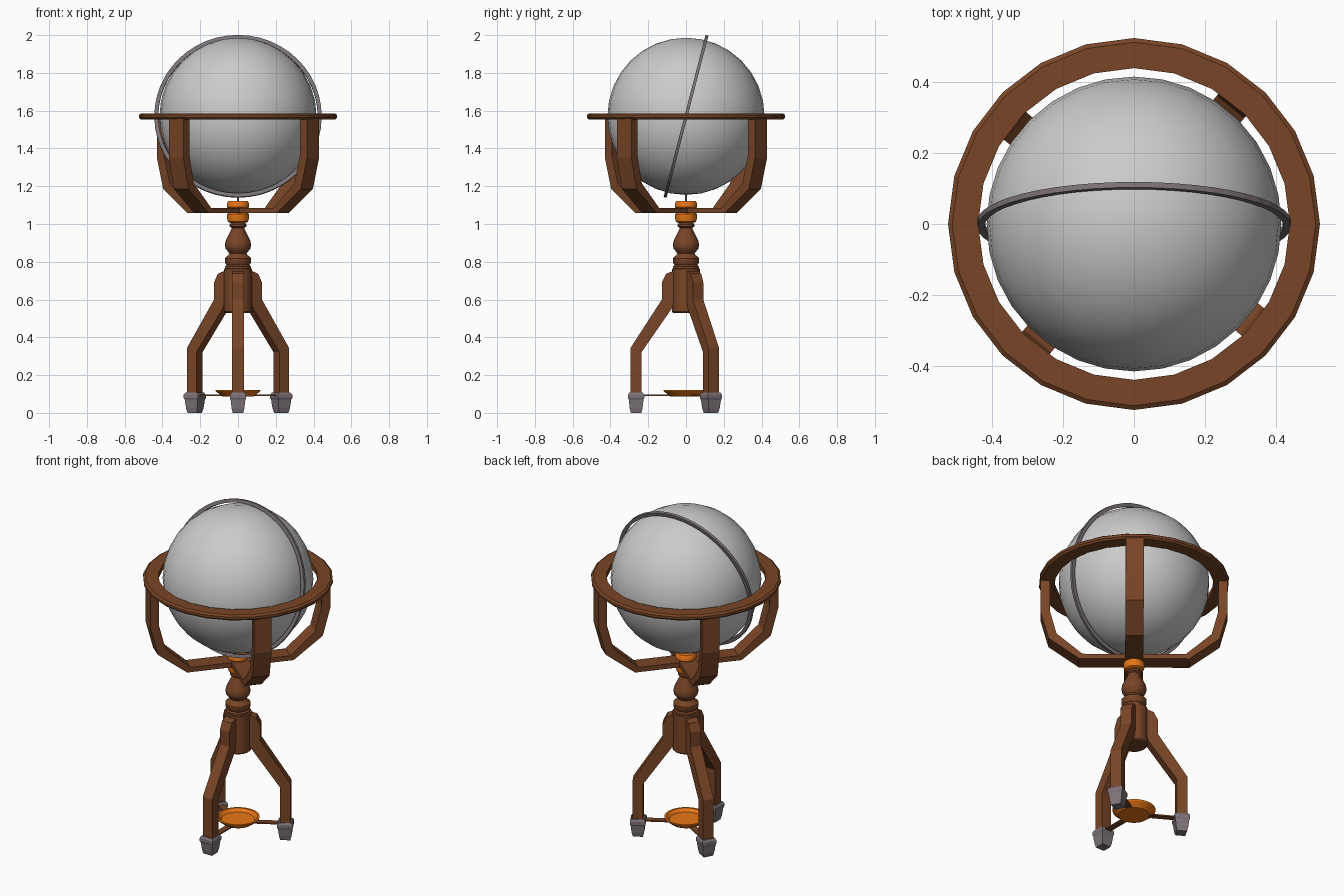
import bpy, bmesh, math
from mathutils import Matrix

if "Cube" in bpy.data.objects:
    bpy.data.objects.remove(bpy.data.objects["Cube"])


def material(name, rgb):
    m = bpy.data.materials.new(name)
    m.diffuse_color = (*rgb, 1)
    m.use_nodes = True
    m.node_tree.nodes["Principled BSDF"].inputs["Base Color"].default_value = m.diffuse_color
    return m


WOOD = material("wood", (0.19, 0.06, 0.02))
BRASS = material("brass", (0.8, 0.18, 0.008))
METAL = material("metal", (0.2, 0.17, 0.19))


def finish(name, bm, mat=None, smooth=None):
    bmesh.ops.recalc_face_normals(bm, faces=bm.faces)
    me = bpy.data.meshes.new(name)
    bm.to_mesh(me)
    bm.free()
    ob = bpy.data.objects.new(name, me)
    bpy.context.collection.objects.link(ob)
    if mat:
        me.materials.append(mat)
    if smooth:
        bpy.ops.object.select_all(action='DESELECT')
        ob.select_set(True)
        bpy.context.view_layer.objects.active = ob
        bpy.ops.object.shade_smooth_by_angle(angle=math.radians(smooth))
    return ob


def lathe(name, profile, n, mat, closed=False, smooth=None):
    """Revolve (r, z) points about z; closed joins last point to first, otherwise ends are capped."""
    bm = bmesh.new()
    rings = [[bm.verts.new((r * math.cos(2 * math.pi * i / n), r * math.sin(2 * math.pi * i / n), z))
              for i in range(n)] for r, z in profile]
    pairs = list(zip(rings, rings[1:]))
    if closed:
        pairs.append((rings[-1], rings[0]))
    else:
        bm.faces.new(rings[0])
        bm.faces.new(rings[-1])
    for a, b in pairs:
        for i in range(n):
            j = (i + 1) % n
            bm.faces.new((a[i], a[j], b[j], b[i]))
    return finish(name, bm, mat, smooth)


def strip(name, outer, inner, half, angle, mat):
    """Bent rectangular bar between two (r, z) edges, turned about z."""
    bm = bmesh.new()
    loops = [[bm.verts.new(p) for p in ((o[0], -half, o[1]), (o[0], half, o[1]),
                                        (i[0], half, i[1]), (i[0], -half, i[1]))]
             for o, i in zip(outer, inner)]
    for a, b in zip(loops, loops[1:]):
        for k in range(4):
            m = (k + 1) % 4
            bm.faces.new((a[k], a[m], b[m], b[k]))
    bm.faces.new(loops[0])
    bm.faces.new(loops[-1])
    bm.transform(Matrix.Rotation(math.radians(angle), 4, 'Z'))
    return finish(name, bm, mat)


def mirrored(pts):
    return pts + [(-r, z) for r, z in reversed(pts)]


# Globe
CENTRE = 1.57
bm = bmesh.new()
bmesh.ops.create_uvsphere(bm, u_segments=32, v_segments=16, radius=0.416)
bm.transform(Matrix.Translation((0, 0, CENTRE)))
finish("globe", bm, None, 60)

# Tilted meridian ring
ring = lathe("meridian_ring", [(0.422, -0.008), (0.443, -0.008), (0.443, 0.008), (0.422, 0.008)],
             48, METAL, closed=True)
ring.location.z = CENTRE
ring.rotation_euler.x = math.radians(90 - 14.5)

# Horizon ring
lathe("horizon_ring", [(0.44, 1.553), (0.515, 1.553), (0.525, 1.563), (0.525, 1.577),
                       (0.513, 1.586), (0.44, 1.586)], 24, WOOD, closed=True)

# Cradle: two crossing arches under the globe
outer = mirrored([(0.515, 1.56), (0.515, 1.35), (0.472, 1.185), (0.305, 1.057)])
inner = mirrored([(0.465, 1.56), (0.465, 1.36), (0.428, 1.215), (0.285, 1.086)])
for i, a in enumerate((50.5, 140.5)):
    strip(f"cradle_arch_{i + 1}", outer, inner, 0.05, a, WOOD)

# Hub and pivot pin
lathe("hub", [(0.04, 1.005), (0.053, 1.012), (0.058, 1.03), (0.058, 1.052), (0.05, 1.06),
              (0.05, 1.08), (0.058, 1.09), (0.058, 1.11), (0.05, 1.122)], 20, BRASS, smooth=35)
lathe("pivot_pin", [(0.006, 1.11), (0.006, 1.165)], 8, METAL)

# Turned column
lathe("column", [(0.068, 0.53), (0.075, 0.537), (0.075, 0.762), (0.068, 0.765), (0.068, 0.775),
                 (0.06, 0.782), (0.07, 0.797), (0.07, 0.818), (0.05, 0.836), (0.045, 0.845),
                 (0.065, 0.868), (0.07, 0.89), (0.064, 0.915), (0.036, 0.97), (0.034, 0.98),
                 (0.044, 0.987), (0.044, 0.997), (0.03, 1.015)], 20, WOOD, smooth=35)

# Three legs with feet and stretchers
leg_out = [(0.293, 0.09), (0.293, 0.345), (0.128, 0.60), (0.128, 0.69), (0.105, 0.737), (0.07, 0.75)]
leg_in = [(0.235, 0.09), (0.235, 0.322), (0.07, 0.56), (0.06, 0.66), (0.05, 0.70), (0.04, 0.72)]
foot_levels = [(0.0, 0.028), (0.025, 0.034), (0.07, 0.039), (0.078, 0.043), (0.096, 0.043), (0.108, 0.036)]
for i, a in enumerate((-90, 30, 150)):
    strip(f"leg_{i + 1}", leg_out, leg_in, 0.032, a, WOOD)
    strip(f"foot_{i + 1}", [(0.264 + h, z) for z, h in foot_levels],
          [(0.264 - h, z) for z, h in foot_levels], 0.04, a, METAL)
    # Taper the foot sideways to match its profile
    me = bpy.data.objects[f"foot_{i + 1}"].data
    turn = Matrix.Rotation(math.radians(a), 4, 'Z')
    for v in me.vertices:
        p = turn.inverted() @ v.co
        p.y = math.copysign(abs(p.x - 0.264), p.y)
        v.co = turn @ p
    strip(f"stretcher_{i + 1}", [(0.0, 0.097), (0.25, 0.097)], [(0.0, 0.089), (0.25, 0.089)],
          0.018, a, WOOD)

# Dish on the stretchers
lathe("dish", [(0.085, 0.088), (0.118, 0.115), (0.12, 0.122), (0.108, 0.122), (0.092, 0.105)],
      24, BRASS, smooth=30)
